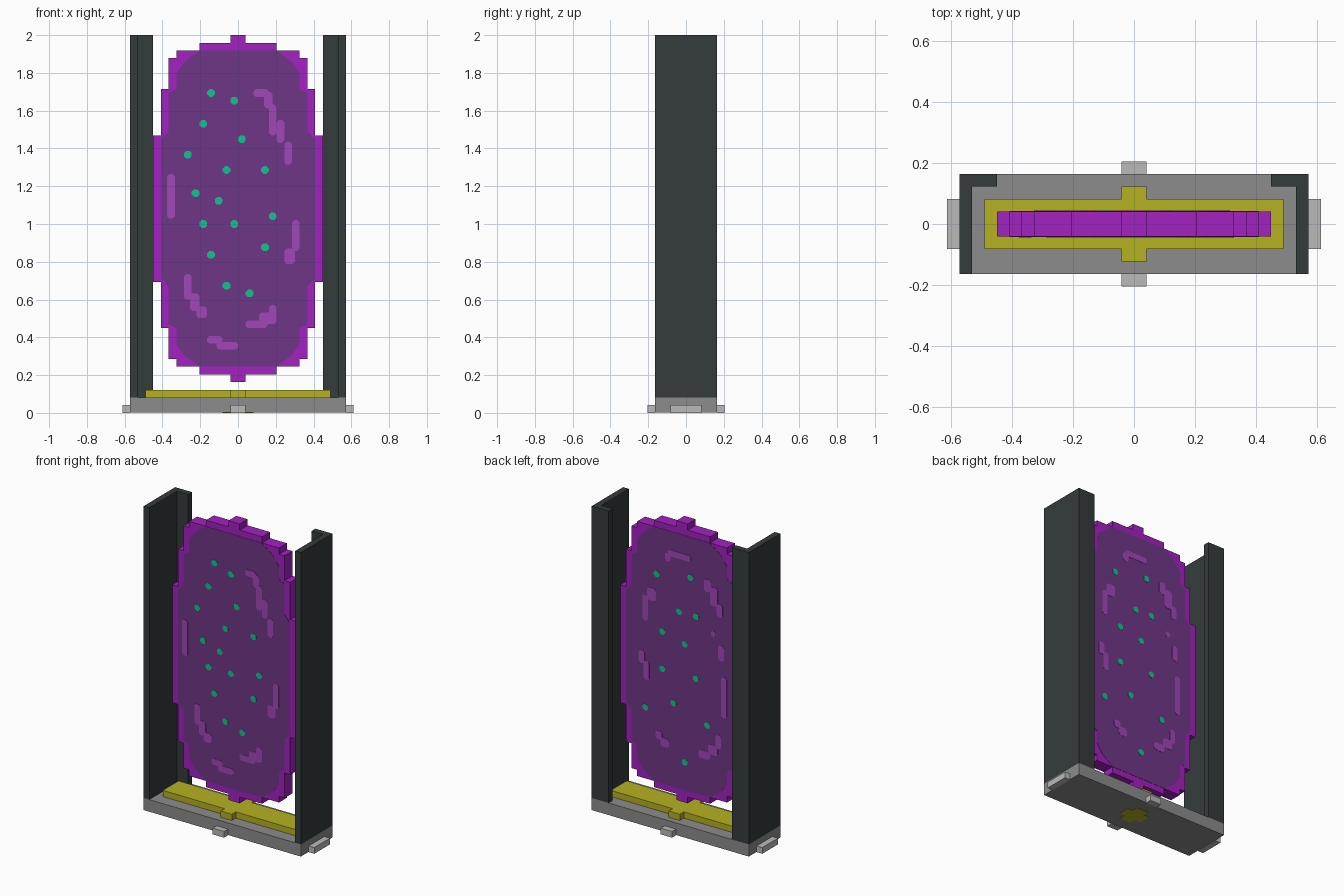
import bpy
import bmesh

cube = bpy.data.objects.get("Cube")
if cube:
    bpy.data.objects.remove(cube, do_unlink=True)

U = 2 / 49      # one block of the model
MID = 26.5      # height of the oval's centre, in blocks


def linear(c):
    c /= 255
    return c / 12.92 if c <= 0.04045 else ((c + 0.055) / 1.055) ** 2.4


def material(name, *rgb):
    mat = bpy.data.materials.new(name)
    colour = (*[linear(c) for c in rgb], 1)
    mat.use_nodes = True
    mat.diffuse_color = colour
    mat.node_tree.nodes["Principled BSDF"].inputs["Base Color"].default_value = colour
    return mat


STONE = material("stone grey", 140, 140, 140)
PALE = material("pale grey", 186, 186, 186)
SLATE = material("dark slate", 53, 59, 60)
YELLOW = material("mustard yellow", 182, 177, 34)
VIOLET = material("bright violet", 163, 33, 193)
PLUM = material("deep plum", 110, 54, 134)
ORCHID = material("orchid", 161, 70, 184)
GREEN = material("sea green", 18, 194, 142)


def prisms(name, mat, outlines, axis, low, high):
    """Extrude flat outlines (in blocks) along y or z into one object."""
    bm = bmesh.new()
    for outline in outlines:
        if axis == "z":
            verts = [bm.verts.new((x * U, y * U, low * U)) for x, y in outline]
            push = (0, 0, (high - low) * U)
        else:
            verts = [bm.verts.new((x * U, low * U, z * U)) for x, z in outline]
            push = (0, (high - low) * U, 0)
        face = bm.faces.new(verts)
        new = bmesh.ops.extrude_face_region(bm, geom=[face])["geom"]
        moved = [v for v in new if isinstance(v, bmesh.types.BMVert)]
        bmesh.ops.translate(bm, vec=push, verts=moved)
    bmesh.ops.recalc_face_normals(bm, faces=bm.faces)
    mesh = bpy.data.meshes.new(name)
    bm.to_mesh(mesh)
    bm.free()
    mesh.materials.append(mat)
    obj = bpy.data.objects.new(name, mesh)
    bpy.context.collection.objects.link(obj)
    return obj


def rect(a, b, c, d):
    return [(a, b), (c, b), (c, d), (a, d)]


def cut_rect(a, b, c, d, k=0.3):
    """Rectangle with clipped corners."""
    return [(a + k, b), (c - k, b), (c, b + k), (c, d - k),
            (c - k, d), (a + k, d), (a, d - k), (a, b + k)]


def four_way(quarter, height=0):
    """Mirror an upper right quarter outline, listed top to side, into a loop."""
    back = quarter[::-1]
    loop = (quarter + [(x, -z) for x, z in back]
            + [(-x, -z) for x, z in quarter] + [(-x, z) for x, z in back])
    return [(x, z + height) for x, z in loop]


def plus(long, deep, arm, reach):
    """Bar with a centred cross arm."""
    return four_way([(arm, reach), (arm, deep), (long, deep)])


# Base, its emblem underneath and its edge tabs
prisms("base", STONE, [rect(-14, -4, 14, 4)], "z", 0.05, 2)
prisms("underside_emblem", YELLOW, [plus(2, 1, 1, 2)], "z", 0, 0.1)
prisms("yellow_plinth", YELLOW, [plus(12, 2, 1, 3)], "z", 2, 3)
for side, s in (("left", 1), ("right", -1)):
    prisms(side + "_tab", PALE, [rect(14 * s, -2, 15 * s, 2)], "z", 0, 1)
for side, s in (("back", 1), ("front", -1)):
    prisms(side + "_tab", PALE, [rect(-1, 4 * s, 1, 5 * s)], "z", 0, 1)

# Side walls with a lip turned in at the back
wall = [(13, -4), (14, -4), (14, 4), (11, 4), (11, 3), (13, 3)]
for side, s in (("left", 1), ("right", -1)):
    prisms(side + "_wall", SLATE, [[(x * s, y) for x, y in wall]], "z", 2, 49)

# Stepped oval rim: half width and half height of every step
steps = [(1, 22.5), (5, 21.5), (8, 20.5), (9, 19.5), (10, 15.5), (11, 9.5)]
stairs = []
for i, (w, h) in enumerate(steps):
    stairs.append((w, h))
    if i + 1 < len(steps):
        stairs.append((w, steps[i + 1][1]))
prisms("oval_rim", VIOLET, [four_way(stairs, MID)], "y", -1, 1)

# Painted panel, swirls and specks, one set per face (x runs to the viewer's right)
panel = four_way([(5, 20.5), (7, 19), (8, 17.5), (8, 15.5), (9, 15),
                  (9, 10), (10, 9)], MID)
front_swirls = [
    (2, 41, 4, 42), (3.4, 39.5, 4.5, 41.6), (4, 36, 5, 40), (5, 35, 6, 38),
    (6, 32.2, 7, 35.2), (-9.2, 25.2, -8.2, 31), (7, 21, 8, 25),
    (6, 19.3, 7.4, 21.3), (-7, 14.7, -6, 18), (-6.2, 13.2, -5, 15.5),
    (-5.4, 12.3, -4, 13.8), (-4, 9, -2, 10), (-2.8, 8.2, 0, 9.2),
    (1, 11, 3.8, 12), (2.7, 11.5, 5, 13), (4, 12, 5, 14)]
back_swirls = [
    (-3, 42, -2, 43.5), (-2.5, 43, 1.6, 44), (4, 39, 5.2, 41), (5, 37, 6.4, 40),
    (6.2, 35.5, 7.3, 37.6), (-6.2, 35, -4.6, 37), (-7, 31.5, -6, 35.6),
    (5.2, 32, 6, 33), (6.5, 28.5, 7.5, 31), (-7.7, 24.5, -6.6, 26.5),
    (-6.8, 22, -5.8, 25), (7, 19.5, 8, 26), (-4.7, 13, -3.5, 14.3),
    (-3.8, 12, -2.3, 13.4), (6, 14.2, 7, 16.5), (4.7, 13, 6.4, 14.6),
    (3, 12, 5, 13.3)]
front_specks = [
    (-4, 41), (-1, 40), (-5, 37), (0, 35), (-7, 33), (-2, 31), (3, 31), (-6, 28),
    (-3, 27), (4, 25), (-5, 24), (-1, 24), (3, 21), (-4, 20), (-2, 16), (1, 15)]
back_specks = [
    (-5, 39), (1, 40), (-1, 34), (2, 34), (-4, 30), (0, 29), (-4, 24), (2, 24),
    (-7, 17), (-2, 19), (4, 17), (0, 10)]
for side, s, swirls, specks in (("front", 1, front_swirls, front_specks),
                                ("back", -1, back_swirls, back_specks)):
    def flip(outline):
        return [(x * s, z) for x, z in outline]

    prisms(side + "_panel", PLUM, [flip(panel)], "y", -0.98 * s, -1.04 * s)
    prisms(side + "_swirls", ORCHID, [flip(cut_rect(*r)) for r in swirls],
           "y", -s, -1.08 * s)
    prisms(side + "_specks", GREEN,
           [flip(cut_rect(x, z, x + 1, z + 1)) for x, z in specks],
           "y", -s, -1.08 * s)
